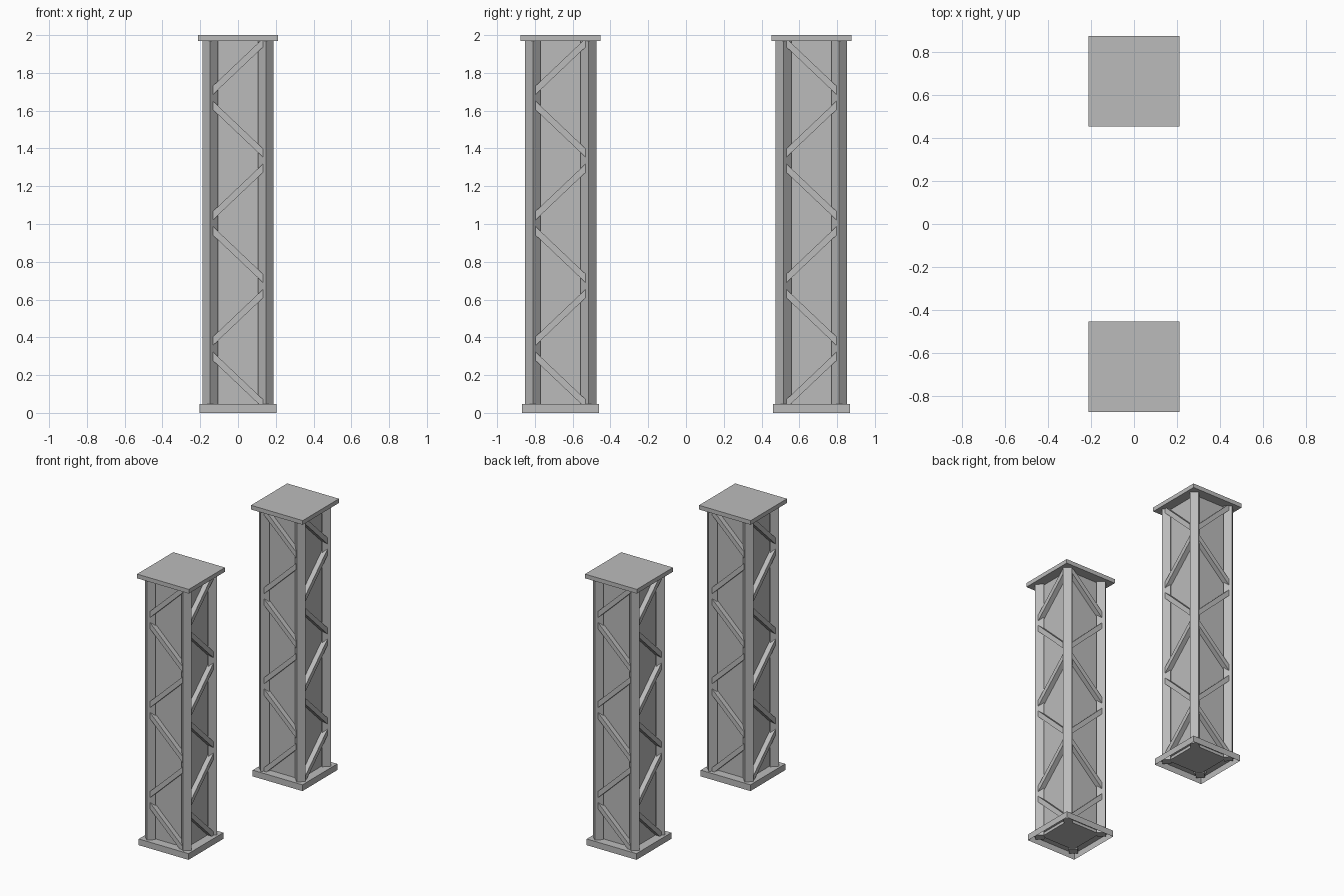
import bpy, bmesh, math
from mathutils import Matrix, Vector

if "Cube" in bpy.data.objects:
    bpy.data.objects.remove(bpy.data.objects["Cube"], do_unlink=True)

GREY = 0.5
steel = bpy.data.materials.new("steel_grey")
steel.use_nodes = True
steel.diffuse_color = (GREY, GREY, GREY, 1)
steel.node_tree.nodes["Principled BSDF"].inputs["Base Color"].default_value = (GREY, GREY, GREY, 1)

CAP, BASE, CORE = 0.211, 0.203, 0.138      # half widths
POST, POST_R = 0.147, 0.042                # post centre and radius
BASE_TOP, CAP_BOTTOM, TOP = 0.046, 1.969, 2.0


def add_object(name, bm, matrix):
    bmesh.ops.recalc_face_normals(bm, faces=bm.faces)
    bm.transform(matrix)
    mesh = bpy.data.meshes.new(name)
    bm.to_mesh(mesh)
    bm.free()
    mesh.materials.append(steel)
    obj = bpy.data.objects.new(name, mesh)
    bpy.context.collection.objects.link(obj)
    return obj


def add_box(bm, low, high, shear=0.0):
    """Box between two corners; shear lifts z along x."""
    low, high = Vector(low), Vector(high)
    size, mid = high - low, (high + low) / 2
    verts = bmesh.ops.create_cube(bm, size=1)["verts"]
    for v in verts:
        v.co = Vector(a * b for a, b in zip(v.co, size)) + mid
        v.co.z += v.co.x * shear
    return verts


def block(name, half, z0, z1, matrix, open_bottom=False):
    bm = bmesh.new()
    add_box(bm, (-half, -half, z0), (half, half, z1))
    bmesh.ops.recalc_face_normals(bm, faces=bm.faces)
    if open_bottom:
        under = [f for f in bm.faces if f.normal.z < -0.9]
        bmesh.ops.delete(bm, geom=under, context='FACES_ONLY')
    add_object(name, bm, matrix)


def corner_posts(name, matrix):
    # Square posts turned 45 degrees
    bm = bmesh.new()
    height = CAP_BOTTOM - 0.02
    for sx in (-1, 1):
        for sy in (-1, 1):
            place = Matrix.Translation((sx * POST, sy * POST, 0.02 + height / 2))
            bmesh.ops.create_cone(bm, cap_ends=True, segments=4, radius1=POST_R,
                                  radius2=POST_R, depth=height, matrix=place)
    # Keep the post edges on the x and y axes
    for v in bm.verts:
        cx, cy = math.copysign(POST, v.co.x), math.copysign(POST, v.co.y)
        dx, dy = v.co.x - cx, v.co.y - cy
        if abs(dx) > 0.01 and abs(dy) > 0.01:
            c = math.sqrt(0.5)
            v.co.x, v.co.y = cx + (dx - dy) * c, cy + (dx + dy) * c
    add_object(name, bm, matrix)


def lattice(name, matrix):
    # Zigzag braces across one face, ends cut upright
    bm = bmesh.new()
    reach, thick, slope = 0.132, 0.023, 0.95
    for i in range(6):
        z = 0.174 + 0.332 * i
        add_box(bm, (-reach, -0.174, z - thick), (reach, -CORE, z + thick),
                slope if i % 2 else -slope)
    add_object(name, bm, matrix)


def tower(label, matrix):
    block(label + "_cap_plate", CAP, CAP_BOTTOM, TOP, matrix)
    block(label + "_base_plate", BASE, 0, BASE_TOP, matrix, open_bottom=True)
    block(label + "_core_panel", CORE, 0.025, CAP_BOTTOM, matrix)
    corner_posts(label + "_corner_posts", matrix)
    # Opposite faces mirror each other
    flip_x = Matrix.Diagonal((-1, 1, 1, 1))
    flip_y = Matrix.Diagonal((1, -1, 1, 1))
    turn = Matrix.Rotation(math.pi / 2, 4, 'Z')
    faces = {"front": Matrix.Identity(4), "back": flip_y,
             "left": turn, "right": flip_x @ turn}
    for side, local in faces.items():
        lattice(label + "_" + side + "_braces", matrix @ local)


# Two towers, the rear one turned half way round
offset = Matrix.Translation((0, -0.664, 0))
tower("front_tower", offset)
tower("rear_tower", Matrix.Rotation(math.pi, 4, 'Z') @ offset)

# Mirrored braces need outward normals
for obj in bpy.context.collection.objects:
    if obj.name.endswith("_braces"):
        bm = bmesh.new()
        bm.from_mesh(obj.data)
        bmesh.ops.recalc_face_normals(bm, faces=bm.faces)
        bm.to_mesh(obj.data)
        bm.free()
